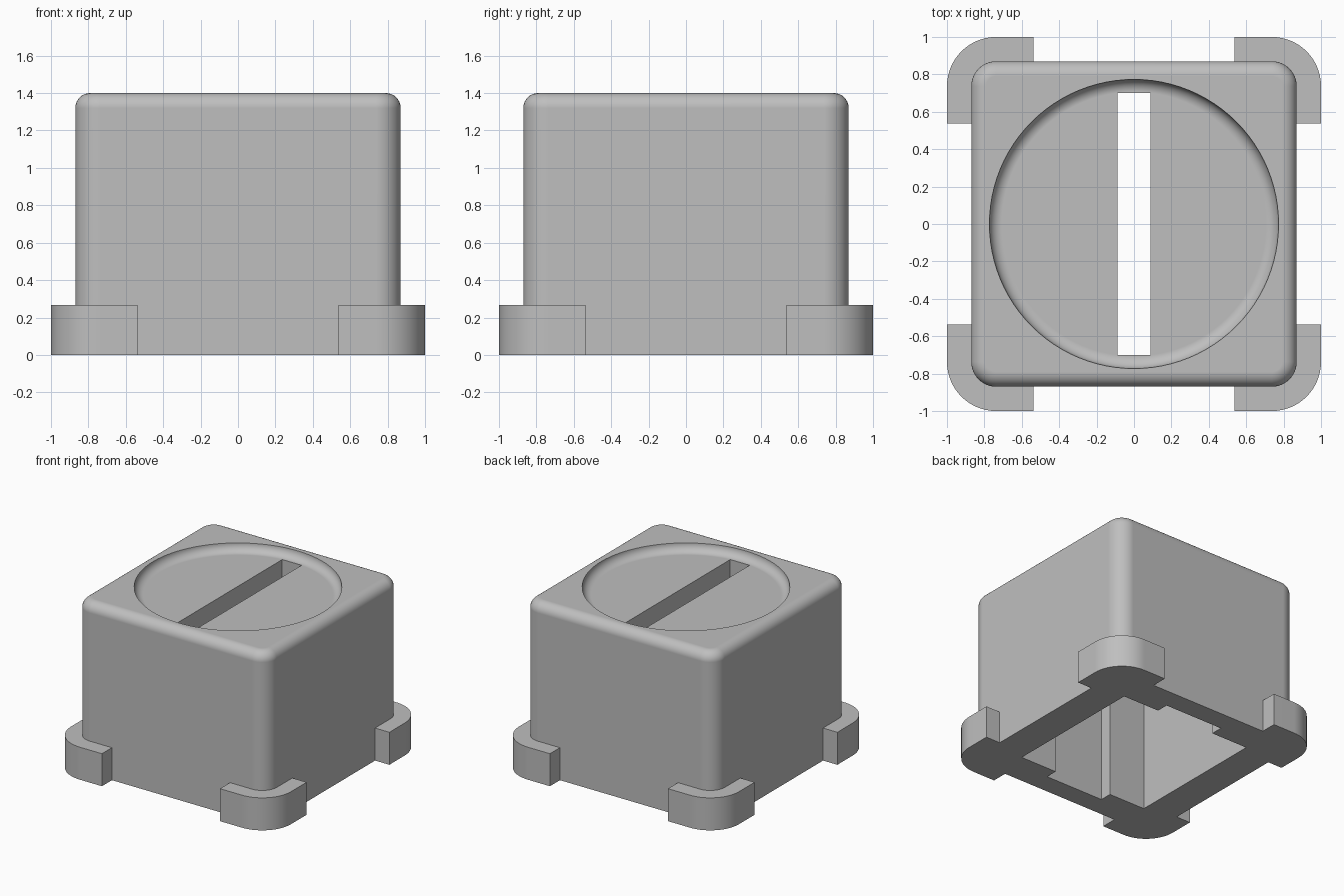
import bpy, bmesh, math

if "Cube" in bpy.data.objects:
    bpy.data.objects.remove(bpy.data.objects["Cube"])

grey = bpy.data.materials.new("plain grey")
grey.diffuse_color = (0.52, 0.52, 0.52, 1)
grey.use_nodes = True
grey.node_tree.nodes["Principled BSDF"].inputs["Base Color"].default_value = grey.diffuse_color

H = 1.4                       # total height
HALF, CORNER = 0.87, 0.133    # body half width and vertical corner radius
FILLET = 0.08                 # rounding of the top edge
DISH_R, DISH_D = 0.773, 0.067
CEILING = 1.13                # top of the inner cavity


def make(name, bm):
    bmesh.ops.recalc_face_normals(bm, faces=bm.faces)
    me = bpy.data.meshes.new(name)
    bm.to_mesh(me)
    bm.free()
    me.materials.append(grey)
    ob = bpy.data.objects.new(name, me)
    bpy.context.collection.objects.link(ob)
    return ob


def arc(cx, cy, r, a0, a1, n):
    return [(cx + r * math.cos(math.radians(a0 + (a1 - a0) * i / n)),
             cy + r * math.sin(math.radians(a0 + (a1 - a0) * i / n)))
            for i in range(n + 1)]


def loft(name, rings):
    """Closed solid through rings of equal point count."""
    bm = bmesh.new()
    loops = [[bm.verts.new(p) for p in ring] for ring in rings]
    n = len(loops[0])
    for lo, hi in zip(loops, loops[1:]):
        for i in range(n):
            j = (i + 1) % n
            bm.faces.new((lo[i], lo[j], hi[j], hi[i]))
    bm.faces.new(loops[0][::-1])
    bm.faces.new(loops[-1])
    return make(name, bm)


def rounded_square(half, r, z):
    c = half - r
    pts = []
    for sx, sy, a in ((1, 1, 0), (-1, 1, 90), (-1, -1, 180), (1, -1, 270)):
        pts += arc(sx * c, sy * c, r, a, a + 90, 10)
    return [(x, y, z) for x, y in pts]


def box(name, hx, hy, z0, z1):
    base = [(-hx, -hy), (hx, -hy), (hx, hy), (-hx, hy)]
    return loft(name, [[(x, y, z) for x, y in base] for z in (z0, z1)])


def dish_cutter():
    """Shallow round bowl with a filleted floor edge."""
    prof = arc(DISH_R - DISH_D, H, DISH_D, -90, 0, 10) + [(DISH_R, H + 0.1)]
    return loft("dish_cutter", [
        [(r * math.cos(2 * math.pi * i / 96), r * math.sin(2 * math.pi * i / 96), z)
         for i in range(96)] for r, z in prof])


def cut(ob, cutter):
    mod = ob.modifiers.new("cut", 'BOOLEAN')
    mod.operation, mod.solver, mod.object = 'DIFFERENCE', 'EXACT', cutter
    activate(ob)
    bpy.ops.object.modifier_apply(modifier=mod.name)
    bpy.data.objects.remove(cutter)


def activate(ob):
    bpy.ops.object.select_all(action='DESELECT')
    ob.select_set(True)
    bpy.context.view_layer.objects.active = ob


def smooth(ob):
    activate(ob)
    bpy.ops.object.shade_smooth_by_angle(angle=math.radians(30))
    mod = ob.modifiers.new("normals", 'WEIGHTED_NORMAL')
    mod.keep_sharp = True


# Housing: rounded block with a softened top edge
rings = [rounded_square(HALF, CORNER, 0)]
for dx, dz in arc(0, 0, FILLET, 0, 90, 8):
    inset = FILLET - dx
    rings.append(rounded_square(HALF - inset, CORNER - inset, H - FILLET + dz))
housing = loft("housing", rings)

# Hollow: square cavity, wider channel along y, top dish and through slot
cut(housing, box("cavity_cutter", 0.6, 0.6, -0.1, CEILING))
cut(housing, box("channel_cutter", 0.267, 0.7, -0.1, CEILING))
cut(housing, dish_cutter())
cut(housing, box("slot_cutter", 0.088, 0.7, CEILING - 0.1, H + 0.1))
smooth(housing)

# Corner feet: curved L-shaped guards hugging the base
END, FOOT_H = 0.537, 0.267
c = HALF - CORNER
outline = ([(1, END)] + arc(c, c, 1 - c, 0, 90, 14) + [(END, 1), (END, HALF)]
           + arc(c, c, CORNER, 90, 0, 10) + [(HALF, END)])
for sx, side in ((1, "right"), (-1, "left")):
    for sy, end in ((1, "back"), (-1, "front")):
        foot = loft(f"{end}_{side}_foot",
                    [[(sx * x, sy * y, z) for x, y in outline] for z in (0, FOOT_H)])
        smooth(foot)
